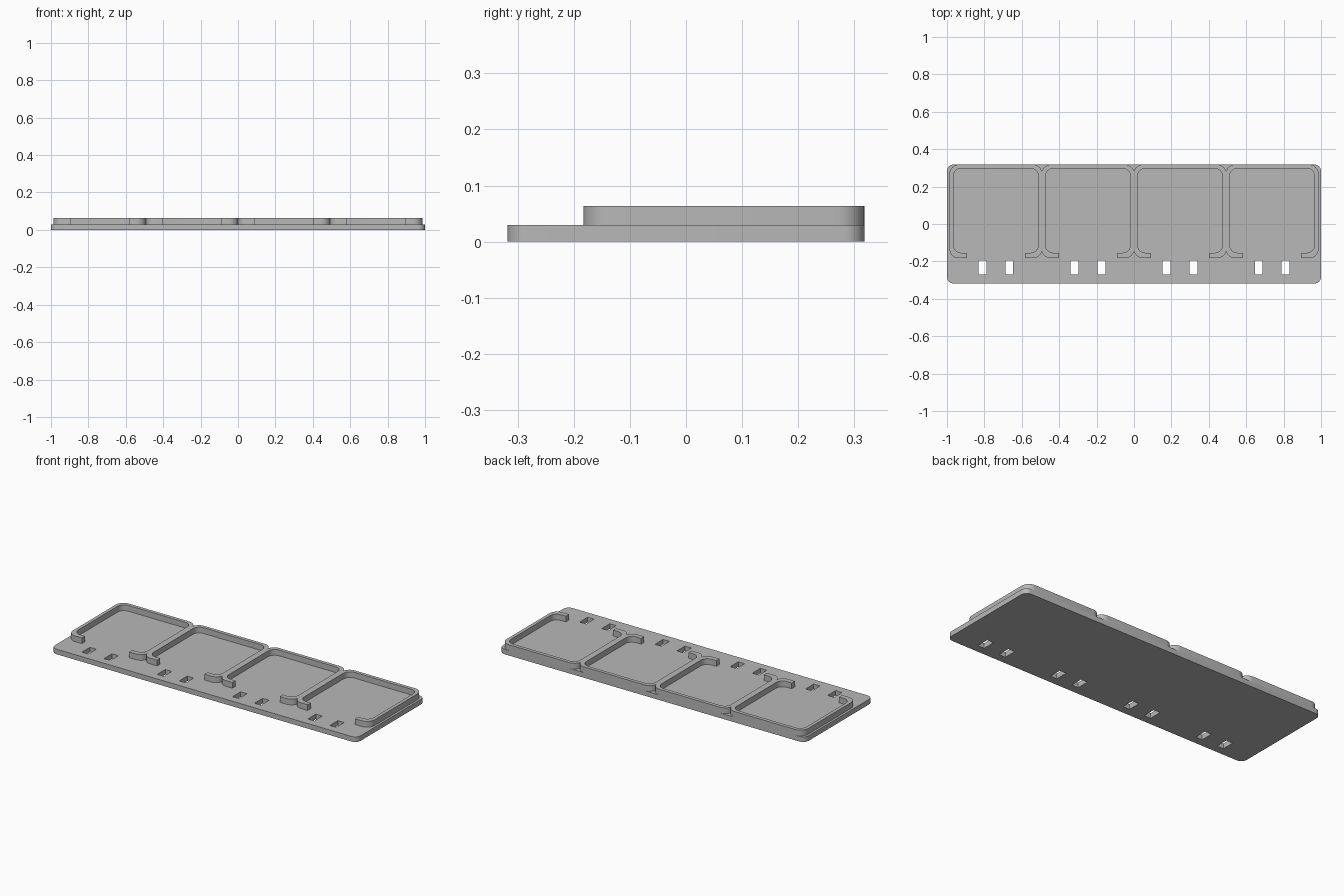
import bpy, bmesh
from math import pi, sin, cos, radians

cube = bpy.data.objects.get("Cube")
if cube:
    bpy.data.objects.remove(cube, do_unlink=True)

GREY = (0.48, 0.48, 0.48, 1)
mat = bpy.data.materials.new("plain grey")
mat.use_nodes = True
mat.diffuse_color = GREY
mat.node_tree.nodes["Principled BSDF"].inputs["Base Color"].default_value = GREY

BASE_TOP, RIM_TOP = 0.03, 0.064
PITCH = 0.4925
CENTRES = [(i - 1.5) * PITCH for i in range(4)]


def arc(cx, cy, r, start, end, steps=8):
    """Points on an arc, angles in degrees."""
    angles = [radians(start + (end - start) * i / steps) for i in range(steps + 1)]
    return [(cx + r * cos(a), cy + r * sin(a)) for a in angles]


def prism(name, outline, z0, z1):
    """Extrude a closed outline into a solid."""
    bm = bmesh.new()
    face = bm.faces.new([bm.verts.new((x, y, z0)) for x, y in outline])
    top = bmesh.ops.extrude_face_region(bm, geom=[face])["geom"]
    verts = [v for v in top if isinstance(v, bmesh.types.BMVert)]
    bmesh.ops.translate(bm, verts=verts, vec=(0, 0, z1 - z0))
    bmesh.ops.recalc_face_normals(bm, faces=bm.faces)
    mesh = bpy.data.meshes.new(name)
    bm.to_mesh(mesh)
    bm.free()
    mesh.materials.append(mat)
    obj = bpy.data.objects.new(name, mesh)
    bpy.context.collection.objects.link(obj)
    return obj


def rounded_rect(x, y0, y1, r):
    return (arc(x - r, y1 - r, r, 90, 0) + arc(x - r, y0 + r, r, 0, -90)
            + arc(-x + r, y0 + r, r, -90, -180) + arc(-x + r, y1 - r, r, 180, 90))


def combine(target, tools, operation):
    """Boolean the tools into the target, then discard them."""
    bpy.context.view_layer.objects.active = target
    for tool in tools:
        tool.hide_render = True
        mod = target.modifiers.new("combine", "BOOLEAN")
        mod.object, mod.operation, mod.solver = tool, operation, "EXACT"
        bpy.ops.object.modifier_apply(modifier=mod.name)
        bpy.data.objects.remove(tool, do_unlink=True)


def smooth(obj):
    bpy.ops.object.select_all(action="DESELECT")
    obj.select_set(True)
    bpy.context.view_layer.objects.active = obj
    bpy.ops.object.shade_smooth_by_angle(angle=radians(30))


# Base plate with a pair of slots in front of every bay
plate = prism("base_plate", rounded_rect(1.0, -0.318, 0.318, 0.036), 0, BASE_TOP)
slots = []
for c in CENTRES:
    for side in (-1, 1):
        x = c + side * 0.072
        outline = [(x - 0.021, -0.27), (x + 0.021, -0.27),
                   (x + 0.021, -0.195), (x - 0.021, -0.195)]
        slots.append(prism("slot_cutter", outline, -0.05, 0.1))
combine(plate, slots, "DIFFERENCE")
smooth(plate)


# Bay rims: rounded walls, open at the front between two short hooks
def rim_outline(cx):
    w, back, front, r = 0.248, 0.318, -0.183, 0.05       # outer wall
    iw, iback, ifront, ir = 0.2275, 0.297, -0.154, 0.042  # inner wall
    hook = 0.155
    half = [(hook, front)]
    half += arc(w - r, front + r, r, -90, 0) + arc(w - r, back - r, r, 0, 90)
    inner = arc(iw - ir, iback - ir, ir, 90, 0)
    inner += arc(iw - ir, ifront + ir, ir, 0, -90) + [(hook, ifront)]
    mirror = lambda pts: [(-x, y) for x, y in reversed(pts)]
    loop = half + mirror(half) + mirror(inner) + inner
    return [(cx + x, y) for x, y in loop]


rims = [prism("bay_rims", rim_outline(c), BASE_TOP, RIM_TOP) for c in CENTRES]
combine(rims[0], rims[1:], "UNION")
smooth(rims[0])
